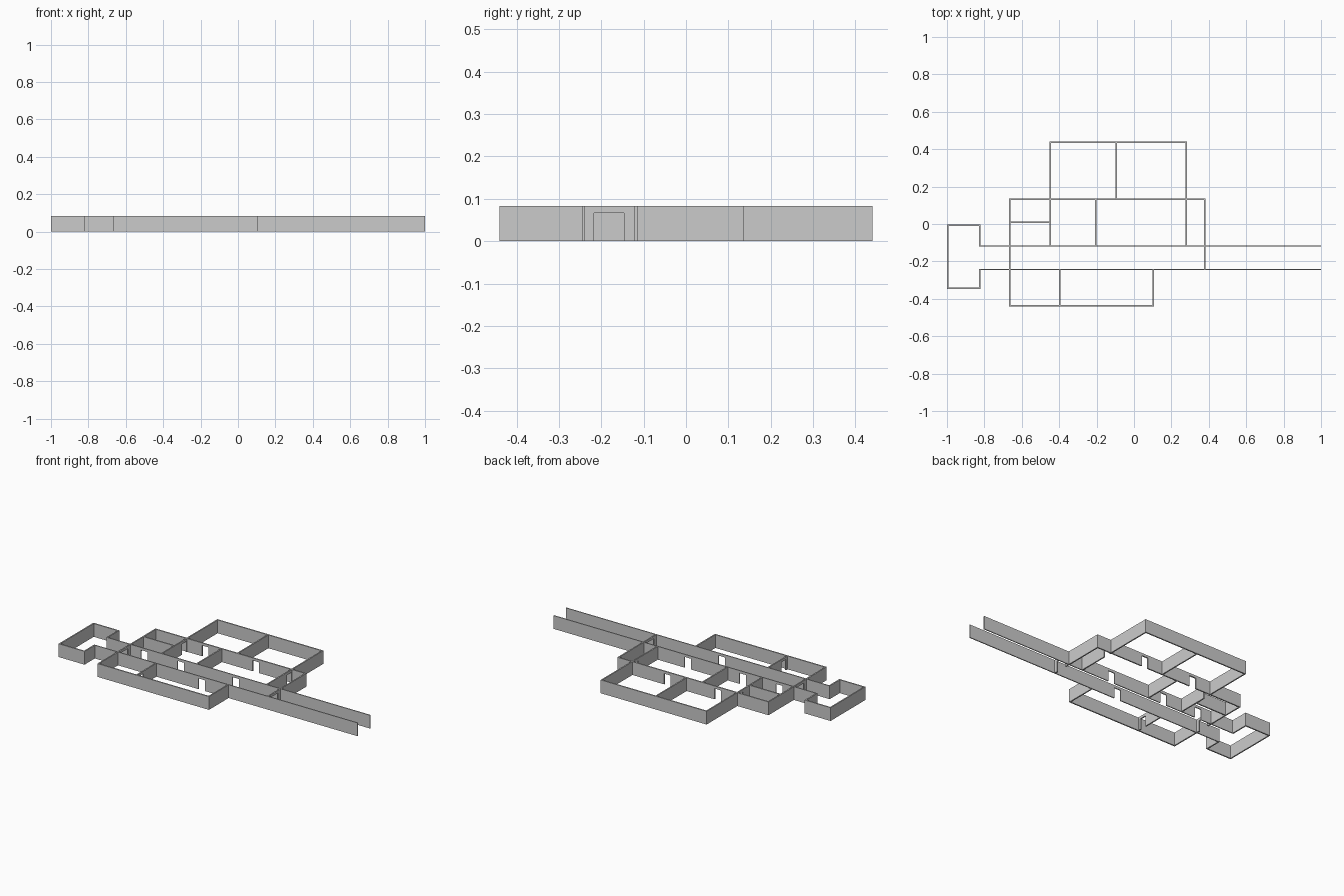
import bpy, bmesh

if "Cube" in bpy.data.objects:
    bpy.data.objects.remove(bpy.data.objects["Cube"])

H = 0.083       # wall height
DOOR_H = 0.067  # doorway height
T = 0.008       # wall thickness


def wall(name, axis, at, start, end, doors=(), t=T):
    """Straight wall along axis at a fixed offset; doors are (centre, width)."""
    # profile in the wall plane, notched from the floor at each doorway
    prof = [(start, 0)]
    for c, w in sorted(doors):
        a, b = c - w / 2, c + w / 2
        prof += [(a, 0), (a, DOOR_H), (b, DOOR_H), (b, 0)]
    prof += [(end, 0), (end, H), (start, H)]

    def place(u, d, z):
        return (u, at + d, z) if axis == 'x' else (at + d, u, z)

    bm = bmesh.new()
    face = bm.faces.new([bm.verts.new(place(u, -t / 2, z)) for u, z in prof])
    ext = bmesh.ops.extrude_face_region(bm, geom=[face])
    moved = [g for g in ext['geom'] if isinstance(g, bmesh.types.BMVert)]
    bmesh.ops.translate(bm, verts=moved, vec=place(0, t - at, 0))
    bmesh.ops.recalc_face_normals(bm, faces=bm.faces)
    me = bpy.data.meshes.new(name)
    bm.to_mesh(me)
    bm.free()
    bpy.context.collection.objects.link(bpy.data.objects.new(name, me))


D = 0.045            # room door width
CW = 0.071           # corridor door width
e = T / 2            # corner overlap
Y0, Y1 = -0.243, -0.118   # corridor walls
YB, YM, YT = -0.436, 0.132, 0.436
XL, XA, XB, XR = -0.663, -0.447, 0.28, 0.377

# corridor
wall("corridor_front_wall", 'x', Y0, -0.825, 1.0, [(-0.08, D)], 0.006)
wall("corridor_back_wall", 'x', Y1, -0.825, 1.0,
     [(-0.565, D), (-0.312, D), (0.068, D)], 0.006)

# left end room, open to the corridor
EX, EY0, EY1 = -0.996, -0.344, -0.007
wall("end_room_left_wall", 'y', EX, EY0 - e, EY1 + e)
wall("end_room_front_wall", 'x', EY0, EX - e, -0.824 + e)
wall("end_room_back_wall", 'x', EY1, EX - e, -0.824 + e)
wall("end_room_front_return", 'y', -0.824, EY0 - e, Y0 + 0.003)
wall("end_room_back_return", 'y', -0.824, Y1 - 0.003, EY1 + e)

# walls crossing the corridor
wall("left_cross_wall", 'y', XL, YB - e, YM + e, [(-0.182, CW)])
wall("right_cross_wall", 'y', XR, Y0, YM + e, [(-0.182, CW)])

# front rooms
wall("front_outer_wall", 'x', YB, XL - e, 0.103 + e)
wall("front_room_right_wall", 'y', 0.103, YB - e, Y0)
wall("front_partition", 'y', -0.398, YB, Y0, [(-0.393, D)])

# middle rooms
wall("middle_back_wall", 'x', YM, XL - e, XR + e, [(-0.316, D), (0.034, D)])
wall("small_room_partition", 'x', 0.010, XL, XA)
wall("middle_partition", 'y', -0.205, Y1, YM)

# back rooms, side walls run down to the corridor
wall("back_left_wall", 'y', XA, Y1, YT + e, [(0.1, D)])
wall("back_right_wall", 'y', XB, Y1, YT + e, [(0.1, D)])
wall("back_partition", 'y', -0.096, YM, YT)
wall("back_outer_wall", 'x', YT, XA - e, XB + e)
